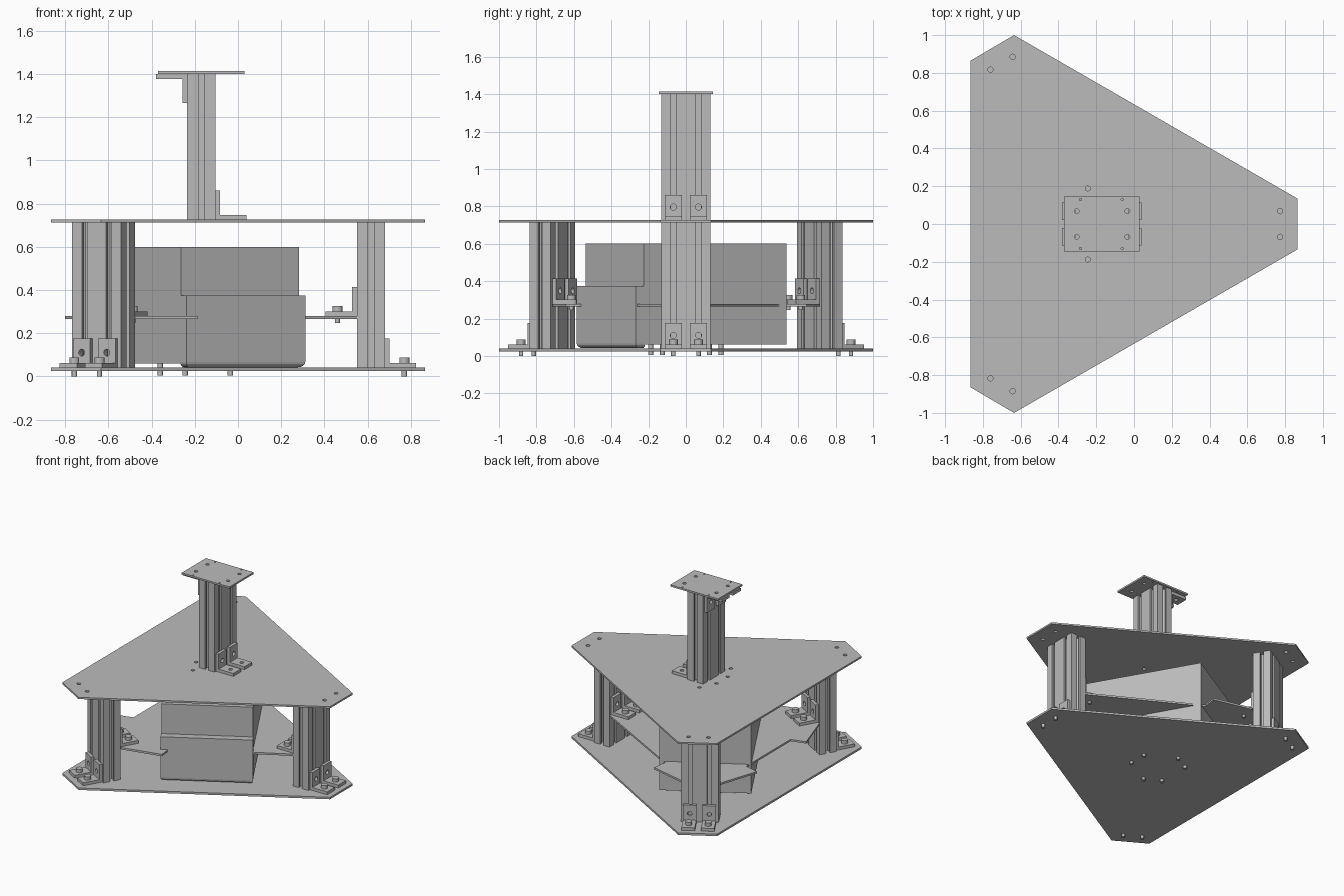
import bpy, bmesh
from math import sin, cos, pi, radians
from mathutils import Matrix, Vector

if "Cube" in bpy.data.objects:
    bpy.data.objects.remove(bpy.data.objects["Cube"])

grey = bpy.data.materials.new("plain_grey")
grey.use_nodes = True
grey.diffuse_color = (0.5, 0.5, 0.5, 1)
grey.node_tree.nodes["Principled BSDF"].inputs["Base Color"].default_value = (0.5, 0.5, 0.5, 1)

CENTRE = Vector((-0.21, 0, 0))       # axis of the three corners
CORNERS = {"left": 0, "back": 120, "front": 240}
UPRIGHT = Matrix(((0, 0, 1, 0), (1, 0, 0, 0), (0, 1, 0, 0), (0, 0, 0, 1)))


def turn(deg):
    return Matrix.Rotation(radians(deg), 4, 'Z')


def about_centre(deg):
    return Matrix.Translation(CENTRE) @ turn(deg)


def move(x, y, z):
    return Matrix.Translation((x, y, z))


def circle(x, y, r, n=16):
    return [(x + r * cos(2 * pi * i / n), y + r * sin(2 * pi * i / n)) for i in range(n)]


def mirrored(points):
    return points + [(x, -y) for x, y in reversed(points)]


def add_slab(bm, outline, lo, hi, holes=(), matrix=Matrix()):
    """Extrude a flat outline with holes from lo to hi and add it to bm."""
    curve = bpy.data.curves.new("outline", 'CURVE')
    curve.dimensions = '2D'
    curve.fill_mode = 'BOTH'
    curve.extrude = (hi - lo) / 2
    for loop in [outline, *holes]:
        spline = curve.splines.new('POLY')
        spline.points.add(len(loop) - 1)
        for point, (x, y) in zip(spline.points, loop):
            point.co = (x, y, 0, 1)
        spline.use_cyclic_u = True
    ob = bpy.data.objects.new("outline", curve)
    bpy.context.collection.objects.link(ob)
    deps = bpy.context.evaluated_depsgraph_get()
    mesh = bpy.data.meshes.new_from_object(ob.evaluated_get(deps))
    mesh.transform(matrix @ move(0, 0, (lo + hi) / 2))
    bm.from_mesh(mesh)
    bpy.data.objects.remove(ob)
    bpy.data.curves.remove(curve)
    bpy.data.meshes.remove(mesh)


def finish(name, bm, matrix=Matrix()):
    bmesh.ops.remove_doubles(bm, verts=bm.verts, dist=1e-5)
    bmesh.ops.recalc_face_normals(bm, faces=bm.faces)
    for face in bm.faces:
        face.material_index = 0
        face.smooth = False
    mesh = bpy.data.meshes.new(name)
    bm.to_mesh(mesh)
    bm.free()
    mesh.materials.clear()
    mesh.materials.append(grey)
    ob = bpy.data.objects.new(name, mesh)
    ob.matrix_world = matrix
    bpy.context.collection.objects.link(ob)
    return ob


def slab(name, outline, lo, hi, holes=(), matrix=Matrix()):
    bm = bmesh.new()
    add_slab(bm, outline, lo, hi, holes)
    return finish(name, bm, matrix)


def rect(x0, x1, y0, y1):
    return [(x0, y0), (x1, y0), (x1, y1), (x0, y1)]


def column(name, lo, hi, matrix):
    """Double T-slot extrusion, short side along x."""
    slot = [(-.014, 0), (-.014, .015), (-.034, .015), (-.016, .04)]
    slot += [(-t, d) for t, d in reversed(slot)]
    a, b = 0.065, 0.13
    pts = [(-a, -b)] + [(t, -b + d) for t, d in slot]
    pts += [(a, -b)] + [(a - d, y + t) for y in (-a, a) for t, d in slot]
    pts += [(-x, -y) for x, y in pts]
    slab(name, pts, lo, hi, [circle(0, -a, .011), circle(0, a, .011)], matrix)


def bracket(name, matrix, bolt_low=None):
    """Angle bracket with its back on the plane x = 0 and its foot on z = 0."""
    bm = bmesh.new()
    w, t = 0.046, 0.022
    add_slab(bm, rect(0, .145, -w, w), 0, t, [circle(.09, 0, .014)])
    add_slab(bm, rect(-w, w, t, .135), 0, t, [circle(0, .07, .016)], UPRIGHT)
    if bolt_low is not None:
        add_slab(bm, circle(.09, 0, .023), t, .047)
        add_slab(bm, circle(.09, 0, .012), bolt_low, t)
    finish(name, bm, matrix)


# Large three-cornered plates
plate = mirrored([(-.865, .865), (-.635, 1.0), (.865, .135)])
corner_holes = []
for deg in CORNERS.values():
    for y in (-.068, .068):
        p = about_centre(deg) @ Vector((.983, y, 0))
        corner_holes.append(circle(p.x, p.y, .014))
mount_spots = [(x, y) for x in (-.303, -.035) for y in (-.068, .068)]
mount_holes = [circle(x, y, .013) for x, y in mount_spots]
side_holes = [circle(-.245, y, .013) for y in (-.188, .188)]
slab("bottom_plate", plate, .025, .04, corner_holes)
slab("top_plate", plate, .713, .726, corner_holes + mount_holes + side_holes)

# Middle shelf with flared ends at the two far columns
shelf = mirrored([(.55, .125), (-.20, .535), (-.185, .645), (-.477, .715),
                  (-.703, .59), (-.80, .295), (-.69, .265)])
slab("middle_shelf", shelf, .265, .279)

# Corner columns with their outer and inner brackets
for side, deg in CORNERS.items():
    base = about_centre(deg)
    column(side + "_column", .04, .713, base @ move(.825, 0, 0))
    for tag, y in (("a", -.067), ("b", .067)):
        bracket(f"{side}_foot_bracket_{tag}", base @ move(.89, y, .04), -.04)
        bracket(f"{side}_shelf_bracket_{tag}",
                base @ move(.76, y, .279) @ turn(180), -.032)

# Mast, its brackets and the small plate on top
column("mast", .726, 1.40, move(-.17, 0, 0))
for tag, y in (("a", -.067), ("b", .067)):
    bracket("mast_foot_bracket_" + tag, move(-.105, y, .726))
    bracket("mast_head_bracket_" + tag,
            move(-.235, y, 1.40) @ Matrix.Rotation(pi, 4, 'Y'))
pin_holes = [circle(x, y, .006) for x in (-.283, -.062) for y in (-.13, .13)]
slab("head_plate", rect(-.37, .03, -.145, .145), 1.40, 1.413, mount_holes + pin_holes)

# Equipment box turned to face one edge, with a rounded front cover
facing = about_centre(-60)
slab("equipment_box", rect(-.44, .44, -.315, .315), .06, .60, (), facing)
cover = slab("front_cover", rect(.435, .492, -.318, .318), .042, .375, (), facing)
bm = bmesh.new()
bm.from_mesh(cover.data)
bmesh.ops.dissolve_limit(bm, angle_limit=.01, verts=bm.verts, edges=bm.edges)
low = [e for e in bm.edges
       if all(v.co.z < .05 for v in e.verts) and all(v.co.x > .48 or abs(v.co.y) > .3 for v in e.verts)
       and not all(v.co.x < .44 for v in e.verts)]
bmesh.ops.bevel(bm, geom=low, offset=.025, segments=4, profile=.5, affect='EDGES')
bm.to_mesh(cover.data)
bm.free()

# Bolts under the box
spots = [(x, s * y) for x, y in ((-.035, .068), (-.245, .188), (-.36, .125)) for s in (-1, 1)]
for i, (x, y) in enumerate(spots):
    slab(f"box_bolt_{i + 1}", circle(x, y, .013), 0.004, .062)
